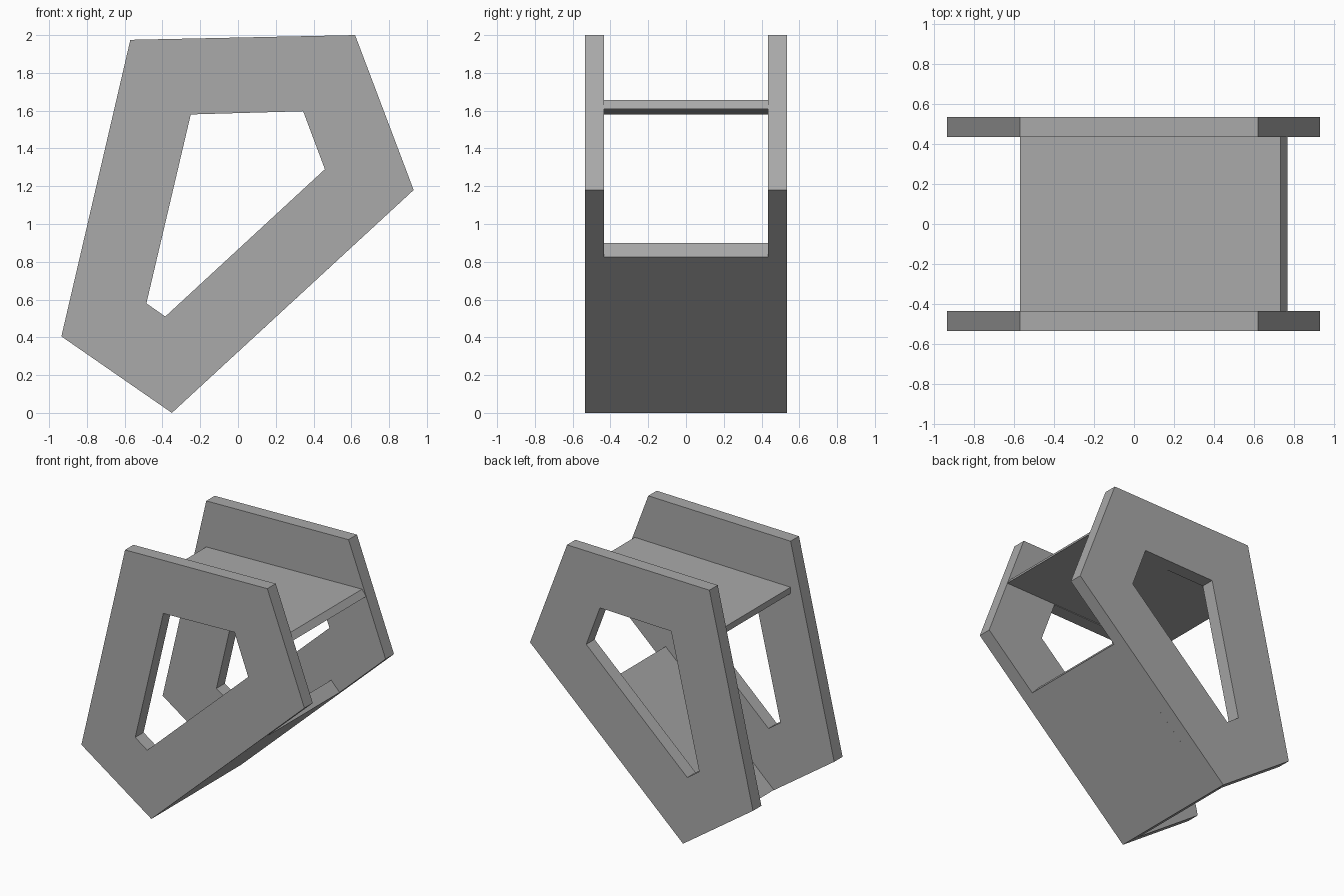
import bpy
import bmesh
from mathutils import Vector

cube = bpy.data.objects.get("Cube")
if cube:
    bpy.data.objects.remove(cube, do_unlink=True)

# One plain grey for the whole chair
GREY = (0.4, 0.4, 0.4, 1.0)
grey = bpy.data.materials.new("plain_grey")
grey.use_nodes = True
grey.diffuse_color = GREY
grey.node_tree.nodes["Principled BSDF"].inputs["Base Color"].default_value = GREY

INNER, OUTER = 0.435, 0.535


def make_object(name, bm):
    bmesh.ops.recalc_face_normals(bm, faces=bm.faces)
    mesh = bpy.data.meshes.new(name)
    bm.to_mesh(mesh)
    bm.free()
    mesh.materials.append(grey)
    obj = bpy.data.objects.new(name, mesh)
    bpy.context.collection.objects.link(obj)
    return obj


def extrude_along_y(bm, faces, depth):
    result = bmesh.ops.extrude_face_region(bm, geom=faces)
    moved = [g for g in result["geom"] if isinstance(g, bmesh.types.BMVert)]
    bmesh.ops.translate(bm, verts=moved, vec=Vector((0, depth, 0)))


def side_panel(name, y):
    """Five-sided frame: a ring of quads between two outlines, extruded."""
    outline = [(-0.57, 1.975), (0.62, 2.0), (0.93, 1.18), (-0.35, 0), (-0.935, 0.405)]
    opening = [(-0.25, 1.58), (0.345, 1.597), (0.46, 1.29), (-0.385, 0.51), (-0.485, 0.58)]
    bm = bmesh.new()
    out = [bm.verts.new((x, y, z)) for x, z in outline]
    inn = [bm.verts.new((x, y, z)) for x, z in opening]
    n = len(out)
    ring = [bm.faces.new((out[i], out[(i + 1) % n], inn[(i + 1) % n], inn[i]))
            for i in range(n)]
    extrude_along_y(bm, ring, OUTER - INNER)
    return make_object(name, bm)


def cross_board(name, profile):
    """Board spanning the gap between the two side panels."""
    bm = bmesh.new()
    face = bm.faces.new([bm.verts.new((x, -INNER, z)) for x, z in profile])
    extrude_along_y(bm, [face], 2 * INNER)
    return make_object(name, bm)


# Side panels
side_panel("front_side_panel", -OUTER)
side_panel("back_side_panel", INNER)

# Seat, nearly level
cross_board("seat", [(-0.57, 1.58), (0.767, 1.61), (0.733, 1.656), (-0.57, 1.627)])

# Sloping board along the lower edge
cross_board("sloping_board", [(-0.35, 0), (0.545, 0.825), (0.475, 0.9), (-0.43, 0.057)])
